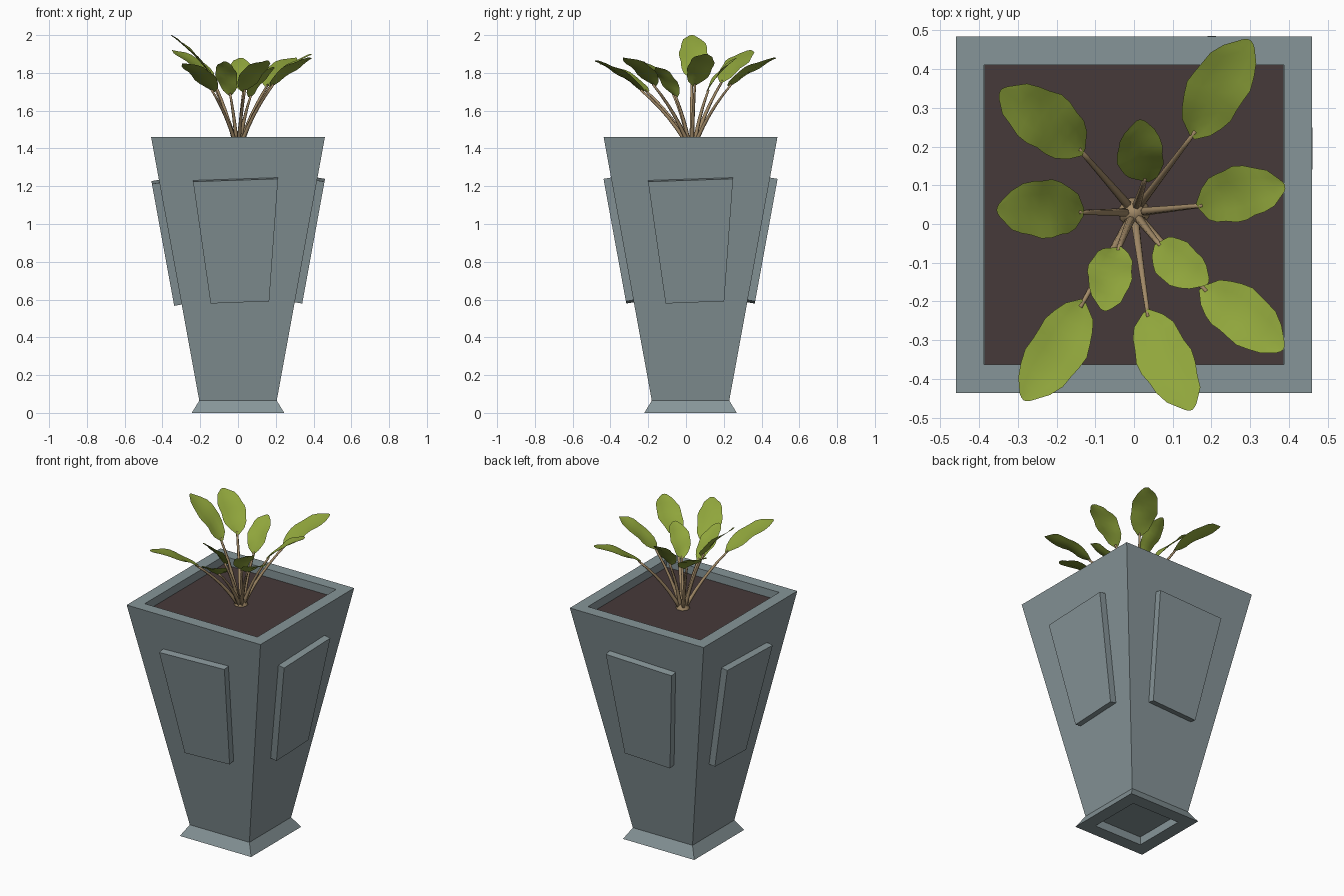
import bpy, bmesh, math, random
from mathutils import Vector

if "Cube" in bpy.data.objects:
    bpy.data.objects.remove(bpy.data.objects["Cube"])

random.seed(4)
CY = 0.024  # pot centre in y


def material(name, rgb):
    m = bpy.data.materials.new(name)
    m.diffuse_color = (*rgb, 1)
    m.use_nodes = True
    m.node_tree.nodes["Principled BSDF"].inputs["Base Color"].default_value = m.diffuse_color
    return m


STONE = material("grey stone", (0.24, 0.30, 0.315))
SOIL = material("dark soil", (0.062, 0.042, 0.042))
LEAF = material("leaf green", (0.28, 0.38, 0.045))
STEM = material("stem tan", (0.37, 0.26, 0.14))


def finish(name, bm, mat, smooth=False):
    me = bpy.data.meshes.new(name)
    bm.to_mesh(me)
    bm.free()
    me.materials.append(mat)
    for p in me.polygons:
        p.use_smooth = smooth
    ob = bpy.data.objects.new(name, me)
    bpy.context.collection.objects.link(ob)
    return ob


def skin(bm, rings, closed=True):
    """Join neighbouring rings of vertices with quads."""
    for a, b in zip(rings, rings[1:]):
        n = len(a)
        for i in range(n if closed else n - 1):
            j = (i + 1) % n
            bm.faces.new((a[i], a[j], b[j], b[i]))


# Square pot: one profile from the underside recess to the inner rim
def square_loft(name, profile, mat):
    bm = bmesh.new()
    rings = [[bm.verts.new((sx * h, CY + sy * h, z))
              for sx, sy in ((-1, -1), (1, -1), (1, 1), (-1, 1))] for h, z in profile]
    skin(bm, rings)
    bm.faces.new(rings[0])
    bm.faces.new(rings[-1])
    bmesh.ops.recalc_face_normals(bm, faces=bm.faces)
    return finish(name, bm, mat)


square_loft("pot", [(0.165, 0.05), (0.165, 0), (0.245, 0), (0.205, 0.065),
                    (0.46, 1.46), (0.387, 1.46), (0.387, 1.39)], STONE)
square_loft("soil", [(0.386, 1.395), (0.386, 1.41)], SOIL)


# Raised, slightly crooked panels on the four sloping walls
def wall(z):
    return 0.205 + (z - 0.065) / 1.395 * 0.255


def panel(name, place, shift, dz):
    bm = bmesh.new()
    corners = [(-0.145, 0.585), (0.165, 0.597), (0.212, 1.245), (-0.238, 1.23)]
    rings = []
    for off, lift in ((-0.02, 0.004), (0.04, -0.006)):
        rings.append([bm.verts.new(place(u + shift, wall(z + dz) + off, z + dz + lift))
                      for u, z in corners])
    skin(bm, rings)
    bm.faces.new(rings[0])
    bm.faces.new(rings[1])
    bmesh.ops.recalc_face_normals(bm, faces=bm.faces)
    finish(name, bm, STONE)


panel("front_panel", lambda u, d, z: (u, CY - d, z), 0, 0)
panel("back_panel", lambda u, d, z: (u, CY + d, z), 0, 0)
panel("right_panel", lambda u, d, z: (d, CY + u, z), 0.013, 0)
panel("left_panel", lambda u, d, z: (-d, CY + u, z), 0.013, -0.012)


# Stems: tapered tubes bending outwards from the root clump
def stem(name, base, mid, tip, r0, r1, sides=6, steps=6):
    bm = bmesh.new()
    rings = []
    for k in range(steps + 1):
        t = k / steps
        p = base * (1 - t) ** 2 + mid * 2 * t * (1 - t) + tip * t * t
        d = ((mid - base) * (1 - t) + (tip - mid) * t).normalized()
        u = d.cross(Vector((0.3, 1, 0.1))).normalized()
        v = d.cross(u)
        r = r0 + (r1 - r0) * t
        rings.append([bm.verts.new(p + (u * math.cos(a) + v * math.sin(a)) * r)
                      for a in (2 * math.pi * i / sides for i in range(sides))])
    skin(bm, rings)
    bm.faces.new(rings[0])
    bm.faces.new(rings[-1])
    bmesh.ops.recalc_face_normals(bm, faces=bm.faces)
    finish(name, bm, STEM, True)


# Leaves: blunt wavy blades with a shallow fold along the middle
WIDTHS = [0.12, 0.58, 0.80, 0.91, 0.98, 1.0, 0.95, 0.84, 0.66, 0.25]


def leaf(name, a, b, width):
    bm = bmesh.new()
    axis = b - a
    side = axis.cross(Vector((0, 0, 1))).normalized()
    up = side.cross(axis).normalized()
    phase = random.uniform(0, 6)
    bend = random.choice((-1, 1)) * 0.008
    rings = []
    for k, w in enumerate(WIDTHS):
        t = k / (len(WIDTHS) - 1)
        row = []
        for i in range(-2, 3):
            s = i / 2
            wave = 1 + 0.05 * math.sin(k * 1.9 + phase + s)
            lift = (0.012 * math.sin(math.pi * t) + 0.010 * abs(s) * w
                    + 0.004 * s * math.sin(k * 1.3 + phase))
            row.append(bm.verts.new(a + axis * (t - 0.03 * s * s * t)
                                    + side * (s * w * wave * width / 2 + bend * math.sin(math.pi * t))
                                    + up * lift))
        rings.append(row)
    skin(bm, rings, closed=False)
    bmesh.ops.recalc_face_normals(bm, faces=bm.faces)
    finish(name, bm, LEAF, True)


# Each leaf: where it meets the stem, its tip, its width
LEAVES = [
    ((0.15, 0.225, 1.73), (0.30, 0.475, 1.88), 0.15),
    ((-0.13, 0.185, 1.75), (-0.345, 0.345, 1.92), 0.15),
    ((0.03, 0.11, 1.70), (0.015, 0.27, 1.88), 0.12),
    ((-0.13, 0.03, 1.77), (-0.355, 0.035, 2.0), 0.15),
    ((0.165, 0.045, 1.73), (0.39, 0.10, 1.90), 0.14),
    ((0.06, -0.05, 1.67), (0.19, -0.155, 1.83), 0.115),
    ((0.175, -0.165, 1.73), (0.385, -0.325, 1.88), 0.14),
    ((0.03, -0.225, 1.70), (0.15, -0.48, 1.865), 0.14),
    ((-0.13, -0.20, 1.70), (-0.285, -0.455, 1.85), 0.145),
    ((-0.04, -0.06, 1.68), (-0.075, -0.225, 1.86), 0.115),
]
ROOT = Vector((0.0, 0.03, 1.40))
for n, (a, b, w) in enumerate(LEAVES, 1):
    a, b = Vector(a), Vector(b)
    out = Vector((a.x, a.y - 0.03, 0))
    base = ROOT + out.normalized() * 0.012
    mid = base.lerp(a, 0.5) - out * 0.12 + Vector((0, 0, 0.02))
    stem(f"stem_{n}", base, mid, a + (b - a) * 0.06, 0.012, 0.006)
    leaf(f"leaf_{n}", a, b, w)

# Root clump
stem("root_clump", ROOT, ROOT + Vector((0, 0, 0.025)), ROOT + Vector((0, 0, 0.05)),
     0.045, 0.022, sides=8, steps=3)
